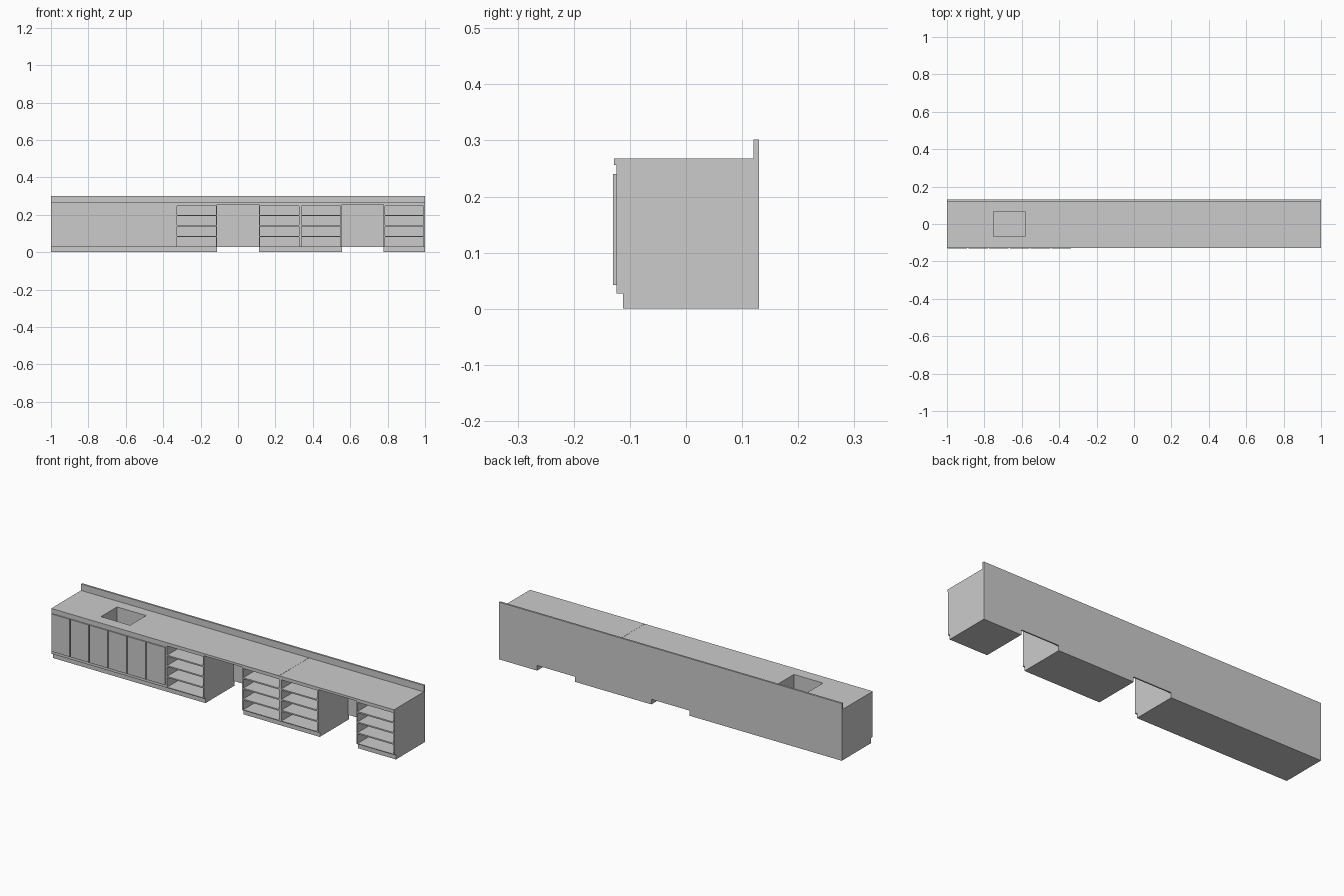
import bpy

if "Cube" in bpy.data.objects:
    bpy.data.objects.remove(bpy.data.objects["Cube"])

W = 2 / 9                      # width of one cabinet module
FRONT, BACK = -0.124, 0.13     # carcass depth
TOE_Y, TOE_Z = -0.112, 0.027   # recessed plinth
TOP = 0.256                    # carcass top
T = 0.007                      # panel thickness


def make(name, boxes):
    """One object made from several boxes (x0, x1, y0, y1, z0, z1)."""
    verts, faces = [], []
    for x0, x1, y0, y1, z0, z1 in boxes:
        b = len(verts)
        verts += [(x, y, z) for z in (z0, z1) for x, y in
                  ((x0, y0), (x1, y0), (x1, y1), (x0, y1))]
        faces += [(b + 3, b + 2, b + 1, b), (b + 4, b + 5, b + 6, b + 7)]
        for i in range(4):
            j = (i + 1) % 4
            faces.append((b + i, b + j, b + 4 + j, b + 4 + i))
    mesh = bpy.data.meshes.new(name)
    mesh.from_pydata(verts, [], faces)
    obj = bpy.data.objects.new(name, mesh)
    bpy.context.collection.objects.link(obj)
    return obj


def module_x(i):
    return -1 + i * W


def carcass(x0, x1):
    """Sides, back and floor of a cabinet."""
    return [(x0, x0 + T, FRONT, BACK, TOE_Z, TOP),
            (x1 - T, x1, FRONT, BACK, TOE_Z, TOP),
            (x0 + T, x1 - T, BACK - T, BACK, TOE_Z, TOP),
            (x0 + T, x1 - T, FRONT, BACK - T, TOE_Z, TOE_Z + 0.004)]


def plinth(name, x0, x1):
    make(name, [(x0, x1, TOE_Y, BACK, 0, TOE_Z)])


# Three double-door cabinets with face frames
for i in range(3):
    x0, x1 = module_x(i), module_x(i + 1)
    xm = (x0 + x1) / 2
    frame = [(x0 + T, x1 - T, FRONT, FRONT + T, 0.232, TOP),
             (x0 + T, x1 - T, FRONT, FRONT + T, TOE_Z + 0.004, 0.05),
             (xm - T, xm + T, FRONT, FRONT + T, 0.05, 0.232)]
    make(f"door_cabinet_{i + 1}", carcass(x0, x1) + frame)
    plinth(f"door_cabinet_plinth_{i + 1}", x0, x1)
    for k, (a, b) in enumerate(((x0, xm), (xm, x1))):
        make(f"door_{2 * i + k + 1}",
             [(a + 0.003, b - 0.003, -0.13, FRONT, 0.042, 0.24)])

# Four open shelf cabinets
for n, i in enumerate((3, 5, 6, 8)):
    x0, x1 = module_x(i), module_x(i + 1)
    boards = [(x0 + T, x1 - T, FRONT, BACK - T, z, z + T)
              for z in (0.081, 0.138, 0.193)]
    boards.append((x0 + T, x1 - T, FRONT, BACK - T, 0.248, TOP))
    make(f"shelf_cabinet_{n + 1}", carcass(x0, x1) + boards)
    plinth(f"shelf_cabinet_plinth_{n + 1}", x0, x1)

# Back panels of the two knee spaces
for n, i in enumerate((4, 7)):
    make(f"knee_panel_{n + 1}",
         [(module_x(i), module_x(i + 1), BACK - T, BACK, TOE_Z, TOP)])

# Worktops: the left one is built around the sink opening
SX0, SX1, SY0, SY1 = -0.752, -0.582, -0.068, 0.066
SPLIT, Y0, Z0, Z1 = 0.3295, -0.128, TOP, 0.268
make("left_worktop", [(-1, SX0, Y0, BACK, Z0, Z1),
                      (SX1, SPLIT - 0.0005, Y0, BACK, Z0, Z1),
                      (SX0, SX1, Y0, SY0, Z0, Z1),
                      (SX0, SX1, SY1, BACK, Z0, Z1)])
make("right_worktop", [(SPLIT + 0.0005, 1, Y0, BACK, Z0, Z1)])

# Backsplashes
make("left_backsplash", [(-1, SPLIT - 0.0005, 0.12, BACK, Z1, 0.302)])
make("right_backsplash", [(SPLIT + 0.0005, 1, 0.12, BACK, Z1, 0.302)])

# Sink bowl: four walls and a floor
S, SZ = 0.003, 0.155
make("sink_bowl", [(SX0 - S, SX0, SY0 - S, SY1 + S, SZ, Z0),
                   (SX1, SX1 + S, SY0 - S, SY1 + S, SZ, Z0),
                   (SX0, SX1, SY0 - S, SY0, SZ, Z0),
                   (SX0, SX1, SY1, SY1 + S, SZ, Z0),
                   (SX0, SX1, SY0, SY1, SZ, SZ + S)])
